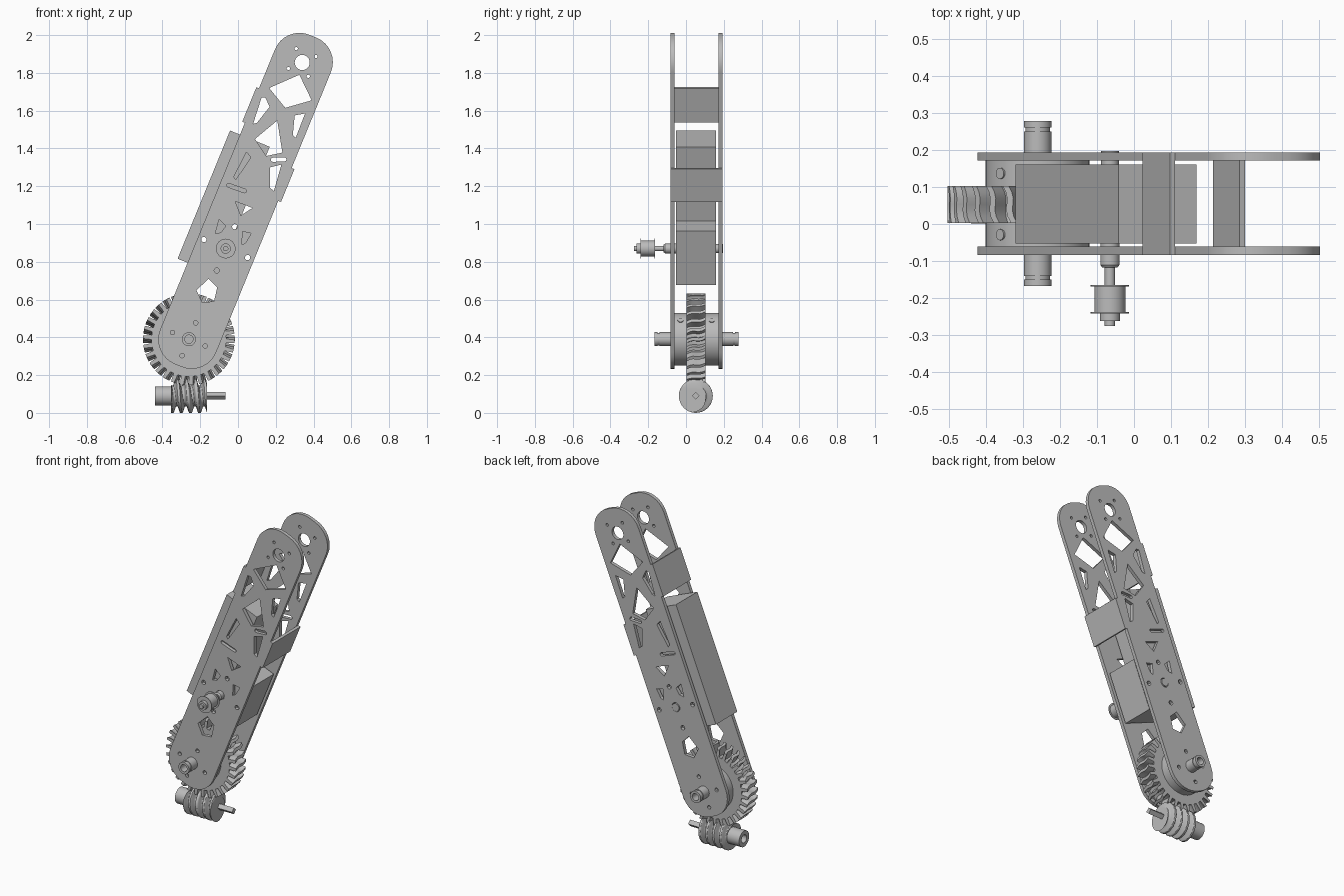
import bpy, bmesh, math
from mathutils import Vector, Matrix

if "Cube" in bpy.data.objects:
    bpy.data.objects.remove(bpy.data.objects["Cube"])

grey = bpy.data.materials.new("plain_grey")
grey.diffuse_color = (0.5, 0.5, 0.5, 1)
grey.use_nodes = True
grey.node_tree.nodes["Principled BSDF"].inputs["Base Color"].default_value = grey.diffuse_color

AXLE = Vector((-0.26, 0.39))            # lower pivot (x, z)
TIP = Vector((0.34, 1.855))             # upper pivot
MOTOR = Vector((-0.065, 0.87))          # motor shaft
U = (TIP - AXLE).normalized()           # along the arm
V = Vector((U.y, -U.x))                 # across the arm
LENGTH = (TIP - AXLE).length


def arm(a, p):
    """Arm coordinates (along, across) to front coordinates (x, z)."""
    return AXLE + U * a + V * p


def circle(c, r, n=24):
    return [Vector((c[0] + r * math.cos(2 * math.pi * i / n),
                    c[1] + r * math.sin(2 * math.pi * i / n))) for i in range(n)]


def slot(a, b, r):
    a, b = Vector(a), Vector(b)
    t = math.atan2(b.y - a.y, b.x - a.x)
    out = []
    for c, start in ((b, t - math.pi / 2), (a, t + math.pi / 2)):
        for i in range(7):
            k = start + math.pi * i / 6
            out.append(c + Vector((math.cos(k), math.sin(k))) * r)
    return out


def rect(a0, a1, p0, p1):
    return [arm(a0, p0), arm(a1, p0), arm(a1, p1), arm(a0, p1)]


def finish(ob, angle=30):
    ob.data.materials.clear()
    ob.data.materials.append(grey)
    bpy.ops.object.select_all(action='DESELECT')
    ob.select_set(True)
    bpy.context.view_layer.objects.active = ob
    bpy.ops.object.shade_smooth_by_angle(angle=math.radians(angle))


def prism(name, loops, y0, y1):
    """Filled outline with holes, extruded from y0 to y1."""
    cu = bpy.data.curves.new(name, 'CURVE')
    cu.dimensions, cu.fill_mode, cu.extrude = '2D', 'BOTH', (y1 - y0) / 2
    for pts in loops:
        s = cu.splines.new('POLY')
        s.points.add(len(pts) - 1)
        for q, v in zip(s.points, pts):
            q.co = (v[0], v[1], 0, 1)
        s.use_cyclic_u = True
    ob = bpy.data.objects.new(name, cu)
    bpy.context.collection.objects.link(ob)
    ob.matrix_world = Matrix.Translation((0, (y0 + y1) / 2, 0)) @ Matrix.Rotation(math.pi / 2, 4, 'X')
    bpy.ops.object.select_all(action='DESELECT')
    ob.select_set(True)
    bpy.context.view_layer.objects.active = ob
    bpy.ops.object.convert(target='MESH')
    finish(bpy.context.view_layer.objects.active)


def rings_to_mesh(name, rings, wrap=False, angle=30):
    """Skin a list of closed rings; cap the ends or wrap round into a tube."""
    bm = bmesh.new()
    vs = [[bm.verts.new(p) for p in r] for r in rings]
    n = len(rings[0])
    pairs = list(zip(vs, vs[1:])) + ([(vs[-1], vs[0])] if wrap else [])
    for a, b in pairs:
        for i in range(n):
            j = (i + 1) % n
            bm.faces.new((a[i], a[j], b[j], b[i]))
    if not wrap:
        bm.faces.new(vs[0])
        bm.faces.new(vs[-1])
    bmesh.ops.recalc_face_normals(bm, faces=bm.faces)
    me = bpy.data.meshes.new(name)
    bm.to_mesh(me)
    bm.free()
    ob = bpy.data.objects.new(name, me)
    bpy.context.collection.objects.link(ob)
    finish(ob, angle)


def lathe(name, c, profile, wrap=False, n=32):
    """Turned part along y through c; profile is (y, radius)."""
    rings = [[(q.x, y, q.y) for q in circle(c, r, n)] for y, r in profile]
    rings_to_mesh(name, rings, wrap)


# side plate outline: long rounded bar
R, W, E = 0.14, 0.16, 0.15
outline = []
for a, p, k0 in ((LENGTH + E - R, W - R, 0), (R - E, W - R, 1),
                 (R - E, R - W, 2), (LENGTH + E - R, R - W, 3)):
    for i in range(9):
        k = math.pi / 2 * (k0 + i / 8)
        outline.append(arm(a + R * math.cos(k), p + R * math.sin(k)))

# cut-outs in the plates
cutouts = [
    [(0.165, 1.72), (0.325, 1.79), (0.39, 1.655), (0.25, 1.615)],
    [(0.125, 1.67), (0.145, 1.67), (0.167, 1.62), (0.1, 1.535), (0.08, 1.53)],
    [(0.09, 1.45), (0.208, 1.548), (0.235, 1.378), (0.15, 1.36)],
    [(0.3, 1.575), (0.355, 1.585), (0.305, 1.455), (0.29, 1.47)],
    [(0.17, 1.3), (0.23, 1.315), (0.19, 1.175), (0.17, 1.19)],
    [(0.045, 1.38), (0.068, 1.352), (-0.012, 1.235), (-0.022, 1.25)],
    [(-0.015, 1.12), (0.077, 1.085), (0.015, 1.045)],
    [(-0.1, 1.025), (-0.065, 0.99), (-0.09, 0.955), (-0.12, 0.95)],
    [(0.025, 0.96), (0.07, 0.95), (0.04, 0.9), (0.02, 0.89)],
    [(-0.22, 0.65), (-0.155, 0.71), (-0.11, 0.665), (-0.127, 0.59), (-0.19, 0.585)],
]
slots = [slot((0.185, 1.34), (0.245, 1.342), 0.011),
         slot((-0.05, 1.205), (0.035, 1.175), 0.01)]


def bolt_circle(c, r, hole, turn):
    return [circle(c + Vector((math.cos(turn + k * math.pi / 2),
                               math.sin(turn + k * math.pi / 2))) * r, hole, 12) for k in range(4)]


motor_holes = bolt_circle(MOTOR, 0.125, 0.014, 1.18)
plate_holes = cutouts + slots + motor_holes + bolt_circle(AXLE, 0.094, 0.012, 1.18) \
    + bolt_circle(TIP, 0.08, 0.009, 0.41) \
    + [circle(TIP, 0.04), circle(AXLE, 0.036), circle(MOTOR, 0.028)]
prism("front_plate", [outline] + plate_holes, -0.083, -0.061)
prism("back_plate", [outline] + plate_holes, 0.171, 0.193)

# cross braces on the plate edges
prism("upper_brace", [rect(1.173, 1.37, -0.175, -0.16)], -0.083, 0.193)
prism("lower_brace", [rect(0.857, 1.045, 0.16, 0.176)], -0.083, 0.193)

# motor housing and gearbox between the plates, drilled for bolts
prism("motor_housing", [rect(0.372, 1.105, -0.217, 0.01)] + motor_holes[:2], -0.052, 0.16)
prism("gearbox", [rect(0.372, 0.68, 0.01, 0.15)] + motor_holes[3:], -0.052, 0.16)

# motor output shaft with pulley, and rear bearing
lathe("pulley_shaft", MOTOR, [(-0.275, 0.014), (0.0, 0.014)])
lathe("front_bearing", MOTOR, [(-0.118, 0.02), (-0.11, 0.026), (-0.05, 0.026)])
lathe("rear_bearing", MOTOR, [(0.15, 0.024), (0.197, 0.024)])
lathe("pulley", MOTOR, [(-0.262, 0.027), (-0.242, 0.027), (-0.242, 0.052), (-0.238, 0.052),
                        (-0.238, 0.042), (-0.168, 0.042), (-0.168, 0.052), (-0.164, 0.052),
                        (-0.164, 0.02)])

# hollow main axle with retaining grooves
ro, rg = 0.037, 0.033
lathe("main_axle", AXLE, [(-0.167, 0.022), (-0.167, ro), (-0.15, ro), (-0.15, rg), (-0.14, rg),
                          (-0.14, ro), (0.25, ro), (0.25, rg), (0.26, rg), (0.26, ro),
                          (0.278, ro), (0.278, 0.022)], wrap=True)

# hubs each side of the gear, with set screws
for side, y0, y1 in (("front", -0.061, 0.003), ("back", 0.102, 0.171)):
    lathe(side + "_hub", AXLE, [(y0, 0.14), (y1, 0.14)], n=48)
    for s in (-1, 1):
        p = AXLE + Vector((s * 0.1, 0.1))
        d = Vector((s, 0, 1)).normalized()
        bpy.ops.mesh.primitive_cylinder_add(vertices=16, radius=0.015, depth=0.006,
                                            location=(p.x, (y0 + y1) / 2, p.y),
                                            rotation=d.to_track_quat('Z', 'Y').to_euler())
        bpy.context.object.name = side + "_set_screw"
        finish(bpy.context.object)

# worm wheel: throated, slightly slanted teeth
TEETH = 30
tooth = ((-0.5, 0.198), (-0.27, 0.198), (-0.17, 0.243), (0.17, 0.243), (0.27, 0.198))
rings = []
for i in range(7):
    t = i / 6
    ring = []
    for k in range(TEETH):
        for f, r in tooth:
            a = 2 * math.pi * (k + f) / TEETH + 0.1 * (t - 0.5) + 0.025 * math.sin(2 * math.pi * t)
            r = r if r > 0.22 else r - 0.008 * (1 - (2 * t - 1) ** 2)
            ring.append((AXLE.x + r * math.cos(a), 0.003 + 0.1 * t, AXLE.y + r * math.sin(a)))
    rings.append(ring)
rings_to_mesh("worm_wheel", rings)

# worm screw: one helical thread round the x axis
WY, WZ, PITCH, N = 0.052, 0.09, 0.048, 32


def thread(s):
    d = abs((s % 1.0) - 0.5) * 2
    return 0.055 + 0.035 * min(1, max(0, (d - 0.25) / 0.45))


rings = []
for i in range(65):
    x = -0.355 + 0.19 * i / 64
    rings.append([(x, WY + thread(x / PITCH - j / N) * math.cos(2 * math.pi * j / N),
                   WZ + thread(x / PITCH - j / N) * math.sin(2 * math.pi * j / N)) for j in range(N)])
rings_to_mesh("worm_screw", rings, angle=40)


def worm_ring(x, r, n):
    return [(x, WY + q.x, WZ + q.y) for q in circle((0, 0), r, n)]


# bored worm collar and square drive shaft
rings_to_mesh("worm_collar", [worm_ring(x, r, 32) for x, r in
                              ((-0.34, 0.05), (-0.44, 0.05), (-0.44, 0.025), (-0.36, 0.025))])
rings_to_mesh("drive_shaft", [worm_ring(x, 0.02, 4) for x in (-0.18, -0.065)])
